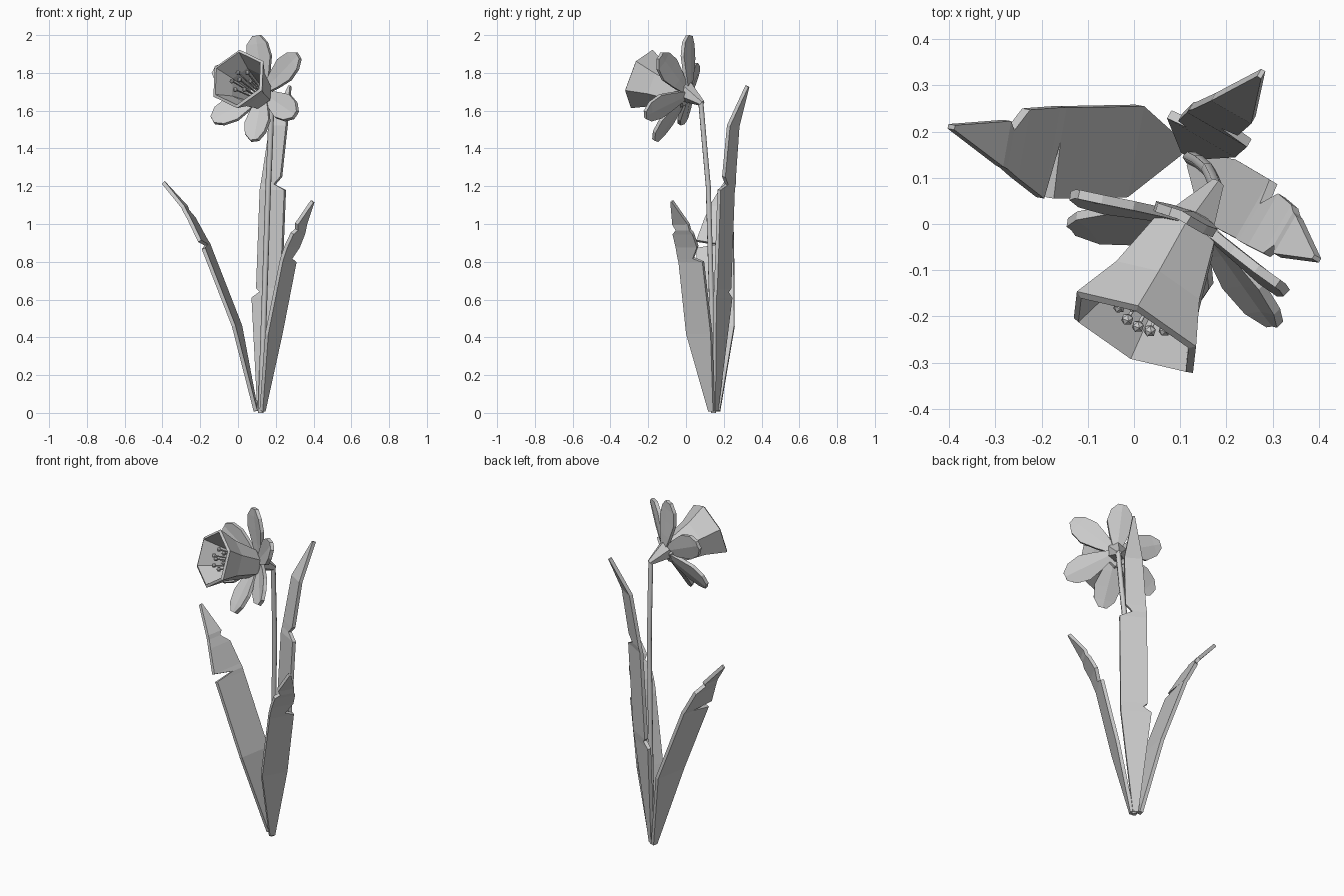
import bpy, bmesh, math
from mathutils import Vector, Matrix

cube = bpy.data.objects.get("Cube")
if cube:
    bpy.data.objects.remove(cube)

grey = bpy.data.materials.new("plain_grey")
grey.use_nodes = True
GREY = (0.6, 0.6, 0.6, 1)
grey.diffuse_color = GREY
grey.node_tree.nodes["Principled BSDF"].inputs["Base Color"].default_value = GREY


def frame(origin, out):
    """Matrix at origin whose local z runs along out and local x stays level."""
    out = Vector(out).normalized()
    side = Vector((0, 0, 1)).cross(out).normalized()
    axes = Matrix((side, out.cross(side), out)).transposed()
    return Matrix.Translation(origin) @ axes.to_4x4()


PETALS = frame((0.093, -0.073, 1.72), (-0.43, -0.86, 0.27))
TRUMPET = frame((0.002, -0.234, 1.768), (-0.43, -0.84, 0.33))
BASE = frame((0.125, 0, 1.7), (-0.45, -0.7, 0.5))
PHASE = math.radians(97)
SIXTH = math.tau / 6


def add_object(name, data, matrix=None):
    obj = bpy.data.objects.new(name, data)
    data.materials.append(grey)
    bpy.context.collection.objects.link(obj)
    if matrix:
        obj.matrix_world = matrix
    return obj


def mesh_object(name, bm, matrix=None):
    mesh = bpy.data.meshes.new(name)
    bm.to_mesh(mesh)
    bm.free()
    return add_object(name, mesh, matrix)


def thicken(obj, amount, offset):
    mod = obj.modifiers.new("thickness", "SOLIDIFY")
    mod.thickness = amount
    mod.offset = offset


def strip(name, rows, matrix=None):
    """Blade with a middle line, from rows of (left, middle, right) points."""
    bm = bmesh.new()
    grid = [[bm.verts.new(p) for p in row] for row in rows]
    for low, high in zip(grid, grid[1:]):
        for i in range(2):
            bm.faces.new((low[i], low[i + 1], high[i + 1], high[i]))
    obj = mesh_object(name, bm, matrix)
    thicken(obj, 0.02, 0)


def lathe(name, profile, cap_end, matrix):
    """Six-sided turned shape from (radius, height) pairs."""
    bm = bmesh.new()
    rings = [[bm.verts.new((r * math.cos(PHASE + k * SIXTH), r * math.sin(PHASE + k * SIXTH), s))
              for k in range(6)] for r, s in profile]
    for a, b in zip(rings, rings[1:]):
        for k in range(6):
            j = (k + 1) % 6
            bm.faces.new((a[k], a[j], b[j], b[k]))
    bm.faces.new(rings[0][::-1])
    if cap_end:
        bm.faces.new(rings[-1])
    return mesh_object(name, bm, matrix)


def tubes(name, paths, radius, matrix=None):
    curve = bpy.data.curves.new(name, "CURVE")
    curve.dimensions = "3D"
    curve.bevel_depth = radius
    curve.bevel_resolution = 1
    curve.use_fill_caps = True
    for path in paths:
        spline = curve.splines.new("POLY")
        spline.points.add(len(path) - 1)
        for point, co in zip(spline.points, path):
            point.co = (*co, 1)
    add_object(name, curve, matrix)


# Stem
tubes("stem", [[(0.12, 0.145, 0), (0.14, 0.135, 0.6), (0.16, 0.118, 1.2),
                (0.17, 0.098, 1.42), (0.178, 0.078, 1.65)]], 0.015)


# Leaves: rows of x, y, z, reach to each edge; short reaches are the torn notches
def leaf(name, across, rows):
    across = Vector(across).normalized()
    points = []
    for x, y, z, a, b in rows:
        mid = Vector((x, y, z))
        points.append((mid - across * a, mid + across * (b - a) / 2, mid + across * b))
    strip(name, points)


leaf("right_leaf", (0.18, 1, 0), [
    (0.095, 0.165, 0.01, 0.015, 0.015),
    (-0.005, 0.158, 0.46, 0.1, 0.1),
    (-0.165, 0.155, 0.87, 0.1, 0.1),
    (-0.172, 0.155, 0.89, -0.025, 0.1),
    (-0.185, 0.155, 0.91, 0.1, 0.1),
    (-0.25, 0.155, 1.03, 0.055, 0.095),
    (-0.275, 0.16, 1.07, 0.04, 0.045),
    (-0.285, 0.16, 1.09, 0.035, 0.065),
    (-0.395, 0.21, 1.22, 0.005, 0.005)])
leaf("back_leaf", (0.87, -0.5, 0), [
    (0.12, 0.155, 0.01, 0.015, 0.015),
    (0.15, 0.195, 0.61, 0.085, 0.085),
    (0.153, 0.198, 0.64, 0.04, 0.085),
    (0.155, 0.2, 0.66, 0.063, 0.085),
    (0.18, 0.215, 1.18, 0.07, 0.08),
    (0.185, 0.22, 1.21, 0.07, 0.01),
    (0.19, 0.222, 1.25, 0.068, 0.045),
    (0.215, 0.25, 1.52, 0.05, 0.05),
    (0.275, 0.325, 1.73, 0.005, 0.005)])
leaf("left_leaf", (0.5, 0.86, 0), [
    (0.13, 0.135, 0.01, 0.015, 0.015),
    (0.19, 0.07, 0.42, 0.075, 0.075),
    (0.265, 0.028, 0.8, 0.073, 0.073),
    (0.27, 0.022, 0.82, 0.072, 0.02),
    (0.288, 0.008, 0.88, 0.068, 0.062),
    (0.32, -0.01, 0.95, 0.066, 0.055),
    (0.328, -0.02, 0.97, 0.035, 0.048),
    (0.335, -0.025, 1.0, 0.05, 0.045),
    (0.395, -0.075, 1.12, 0.005, 0.005)])

# Flower base and trumpet
lathe("flower_base", [(0.016, -0.12), (0.058, 0.005)], True, BASE)
trumpet = lathe("trumpet", [(0.055, -0.285), (0.08, -0.25), (0.115, -0.11), (0.165, 0)], False, TRUMPET)
thicken(trumpet, 0.018, -1)

# Petals: distance out, height and half width; each has a turn in degrees and a length
PETAL = [(0.03, -0.085, 0.025), (0.1, -0.06, 0.05), (0.18, -0.03, 0.072),
         (0.25, -0.008, 0.058), (0.292, 0, 0.022)]
LAYOUT = [(0, 1), (62, 0.95), (120, 1), (180, 1), (233, 1), (300, 1)]
for k, (turn, length) in enumerate(LAYOUT):
    lift = 0.005 if k % 2 else -0.005
    rows = [((r * length, -w, s + lift), (r * length, 0, s + lift - 0.12 * w), (r * length, w, s + lift))
            for r, s, w in PETAL]
    spin = Matrix.Rotation(PHASE + math.radians(turn), 4, "Z")
    strip(f"petal_{k + 1}", rows, PETALS @ spin)

# Stamens around a pistil
paths = [[(0, 0, -0.27), (0, 0, -0.015)]]
for k in range(6):
    c, s = math.cos(k * SIXTH), math.sin(k * SIXTH)
    paths.append([(0.025 * c, 0.025 * s, -0.26), (0.055 * c, 0.055 * s, -0.035)])
tubes("stamen_stalks", paths, 0.004, TRUMPET)
bm = bmesh.new()
for path in paths:
    bmesh.ops.create_icosphere(bm, subdivisions=1, radius=0.014, matrix=Matrix.Translation(path[-1]))
mesh_object("stamen_tips", bm, TRUMPET)
